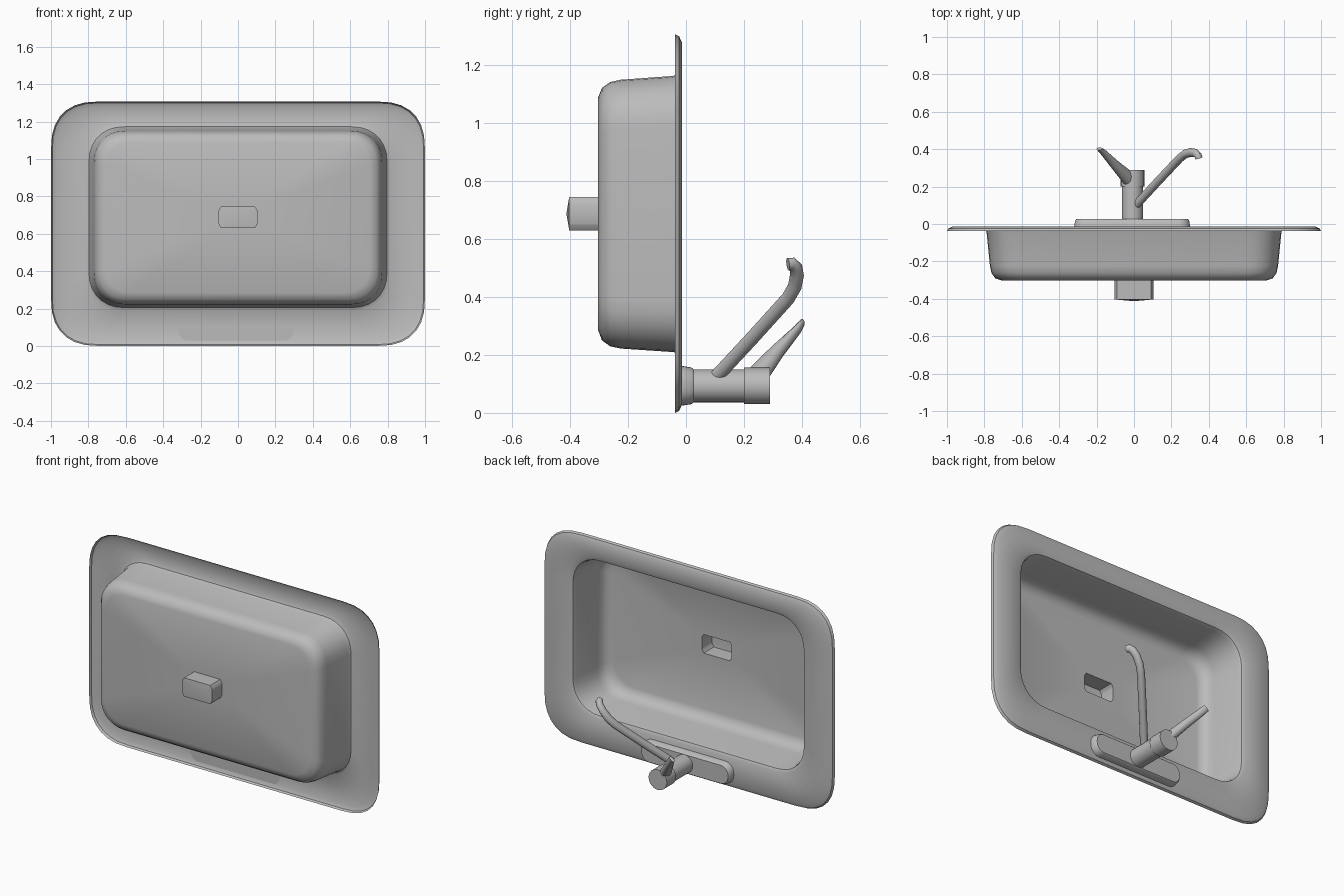
import bpy, bmesh, math
from mathutils import Vector

if "Cube" in bpy.data.objects:
    bpy.data.objects.remove(bpy.data.objects["Cube"])

steel = bpy.data.materials.new("brushed_steel")
steel.diffuse_color = (0.5, 0.5, 0.5, 1)
steel.use_nodes = True
steel.node_tree.nodes["Principled BSDF"].inputs["Base Color"].default_value = steel.diffuse_color


def finish(name, bm, angle=35):
    bmesh.ops.recalc_face_normals(bm, faces=bm.faces)
    mesh = bpy.data.meshes.new(name)
    bm.to_mesh(mesh)
    bm.free()
    ob = bpy.data.objects.new(name, mesh)
    bpy.context.collection.objects.link(ob)
    mesh.materials.append(steel)
    bpy.ops.object.select_all(action='DESELECT')
    ob.select_set(True)
    bpy.context.view_layer.objects.active = ob
    bpy.ops.object.shade_smooth_by_angle(angle=math.radians(angle))
    return ob


def rounded_rect(x0, x1, z0, z1, y, r, power=2.0, steps=7):
    """Closed loop in the XZ plane with softly rounded corners."""
    pts = []
    corners = [(x1 - r, z1 - r), (x0 + r, z1 - r), (x0 + r, z0 + r), (x1 - r, z0 + r)]
    for q, (cx, cz) in enumerate(corners):
        for i in range(steps + 1):
            a = math.pi / 2 * (q + i / steps)
            c, s = math.cos(a), math.sin(a)
            px = math.copysign(abs(c) ** (2 / power), c)
            pz = math.copysign(abs(s) ** (2 / power), s)
            pts.append(Vector((cx + r * px, y, cz + r * pz)))
    return pts


def loft(bm, rings, cap_start=False, cap_end=False):
    loops = [[bm.verts.new(p) for p in ring] for ring in rings]
    n = len(loops[0])
    for a, b in zip(loops, loops[1:]):
        for i in range(n):
            j = (i + 1) % n
            bm.faces.new((a[i], a[j], b[j], b[i]))
    if cap_start:
        bm.faces.new(loops[0])
    if cap_end:
        bm.faces.new(loops[-1])
    return loops


# Sink sheet: turned-down rim, flat deck, lip, bowl, floor, drain well
CZ, DRAIN_Z = 0.655, 0.688
sections = [  # half width, bottom, top, depth, corner radius, corner fullness
    (1.00, 0.000, 1.307, -0.038, 0.26, 2.5),
    (0.993, 0.007, 1.300, -0.024, 0.255, 2.5),
    (0.970, 0.030, 1.277, -0.013, 0.24, 2.5),
    (0.815, 0.190, 1.195, -0.015, 0.20, 2.2),
    (0.797, 0.205, 1.172, -0.024, 0.19, 2.2),
    (0.788, 0.210, 1.163, -0.045, 0.18, 2.2),
    (0.770, 0.222, 1.150, -0.225, 0.17, 2.2),
    (0.762, 0.230, 1.142, -0.262, 0.165, 2.2),
    (0.742, 0.250, 1.122, -0.290, 0.155, 2.2),
    (0.705, 0.285, 1.090, -0.303, 0.14, 2.2),
]
rings = [rounded_rect(-w, w, b, t, y, r, p) for w, b, t, y, r, p in sections]
for y in (-0.303, -0.403):
    ring = []
    for p in rings[9]:
        a = math.atan2(p.z - DRAIN_Z, p.x)
        ring.append(Vector((0.11 * math.cos(a), y, DRAIN_Z + 0.10 * math.sin(a))))
    rings.append(ring)
bm = bmesh.new()
loops = loft(bm, rings)
tip = bm.verts.new((0, -0.413, DRAIN_Z))
last = loops[-1]
for i in range(len(last)):
    bm.faces.new((last[i], last[(i + 1) % len(last)], tip))
finish("sink_bowl", bm)

# Tap base plate on the deck
bm = bmesh.new()
loft(bm, [rounded_rect(-0.32, 0.30, 0.025, 0.162, -0.014, 0.06),
          rounded_rect(-0.315, 0.295, 0.03, 0.157, 0.018, 0.057),
          rounded_rect(-0.308, 0.288, 0.037, 0.150, 0.027, 0.05)], True, True)
finish("tap_base_plate", bm)


# Tap body and handle cap
def cylinder(name, r, y0, y1, sides=24):
    bm = bmesh.new()
    loft(bm, [[Vector((-0.008 + r * math.cos(k * math.tau / sides), y,
                       0.093 + r * math.sin(k * math.tau / sides)))
               for k in range(sides)] for y in (y0, y1)], True, True)
    finish(name, bm)


cylinder("tap_body", 0.057, 0.02, 0.20)
cylinder("tap_handle_cap", 0.063, 0.20, 0.29)


# Swept oval tubes for the lever and the spout
def sweep(name, path, up, sides=12):
    """path holds (point, half width, half height)."""
    pts = [Vector(p[0]) for p in path]
    rings = []
    for i, (p, w, h) in enumerate(path):
        d = (pts[min(i + 1, len(pts) - 1)] - pts[max(i - 1, 0)]).normalized()
        u = d.cross(Vector(up)).normalized()
        v = u.cross(d)
        rings.append([pts[i] + u * w * math.cos(k * math.tau / sides)
                      + v * h * math.sin(k * math.tau / sides) for k in range(sides)])
    bm = bmesh.new()
    loft(bm, rings, True, True)
    finish(name, bm, 40)


sweep("tap_lever", [((-0.02, 0.235, 0.115), 0.032, 0.042),
                    ((-0.10, 0.315, 0.212), 0.026, 0.026),
                    ((-0.165, 0.385, 0.288), 0.022, 0.014),
                    ((-0.185, 0.402, 0.312), 0.020, 0.009)], (0, 1, 0))

sweep("tap_spout", [((0.01, 0.10, 0.12), 0.024, 0.022),
                    ((0.13, 0.23, 0.26), 0.024, 0.022),
                    ((0.245, 0.352, 0.395), 0.024, 0.022),
                    ((0.275, 0.375, 0.435), 0.024, 0.022),
                    ((0.305, 0.383, 0.475), 0.024, 0.021),
                    ((0.328, 0.379, 0.503), 0.023, 0.020),
                    ((0.343, 0.366, 0.515), 0.022, 0.020),
                    ((0.347, 0.352, 0.513), 0.022, 0.020)], (1, 0, 0))
